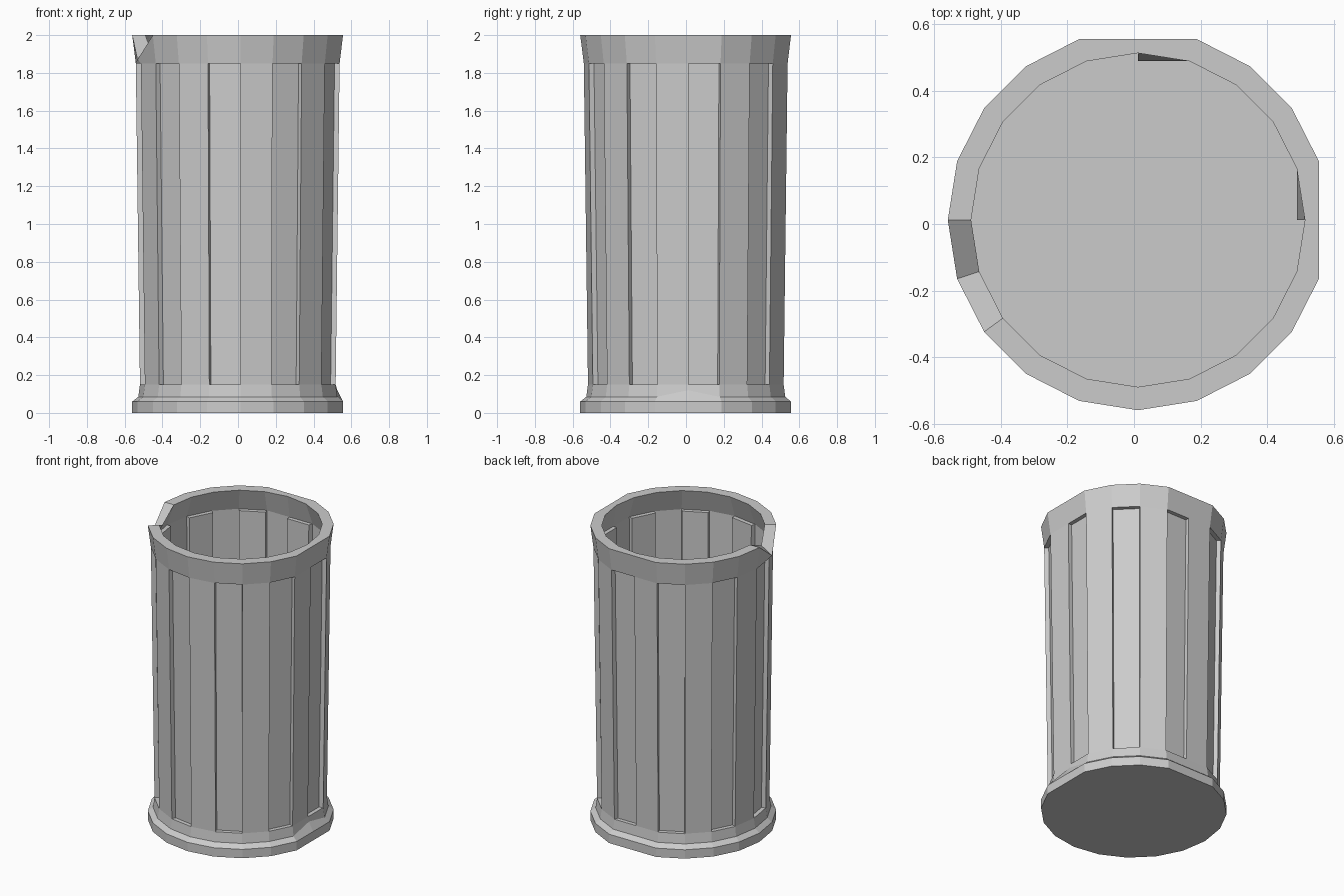
import bpy, bmesh
from math import sin, cos, radians

if "Cube" in bpy.data.objects:
    bpy.data.objects.remove(bpy.data.objects["Cube"])

N = 20                 # sides
CX = CY = 0.012        # slight offset of the ring centre
DENT = cos(radians(18))
bm = bmesh.new()


def ring(r, z, dented=True):
    """Ring of N vertices; the +x and +y corners are flattened onto their chords."""
    out = []
    for i in range(N):
        a = radians(18 * i)
        x, y = r * cos(a), r * sin(a)
        if dented:
            x, y = min(x, r * DENT), min(y, r * DENT)
        out.append(bm.verts.new((x + CX, y + CY, z)))
    return out


def band(lo, hi):
    for i in range(N):
        j = (i + 1) % N
        bm.faces.new((lo[i], lo[j], hi[j], hi[i]))


# floor, stepped foot and lower band
foot0 = ring(0.572, 0.0)
foot1 = ring(0.572, 0.06)
foot2 = ring(0.54, 0.085)
low = ring(0.531, 0.15)
bm.faces.new(list(reversed(foot0)))
band(foot0, foot1)
band(foot1, foot2)
band(foot2, low)
foot2[0].co.z = 0.12

# flared rim with a flat top and inner lip
high = ring(0.553, 1.85)
rim_out = ring(0.572, 2.0)
rim_in = ring(0.502, 2.0, False)
band(high, rim_out)
band(rim_out, rim_in)
band(rim_in, high)
rim_out[11].co.z = 1.87        # chipped notch in the rim
rim_in[11].co.z = 1.93

# wall: alternate plain staves and recessed panels
plow = ring(0.503, 0.15)
phigh = ring(0.525, 1.85)
for i in range(N):
    j = (i + 1) % N
    if i % 2:
        bm.faces.new((low[i], low[j], high[j], high[i]))
    else:
        outer = (low[i], low[j], high[j], high[i])
        inner = (plow[i], plow[j], phigh[j], phigh[i])
        bm.faces.new(inner)
        for k in range(4):
            m = (k + 1) % 4
            bm.faces.new((outer[k], outer[m], inner[m], inner[k]))

mesh = bpy.data.meshes.new("slatted_bin")
bm.to_mesh(mesh)
bm.free()
bin_obj = bpy.data.objects.new("slatted_bin", mesh)
bpy.context.collection.objects.link(bin_obj)
